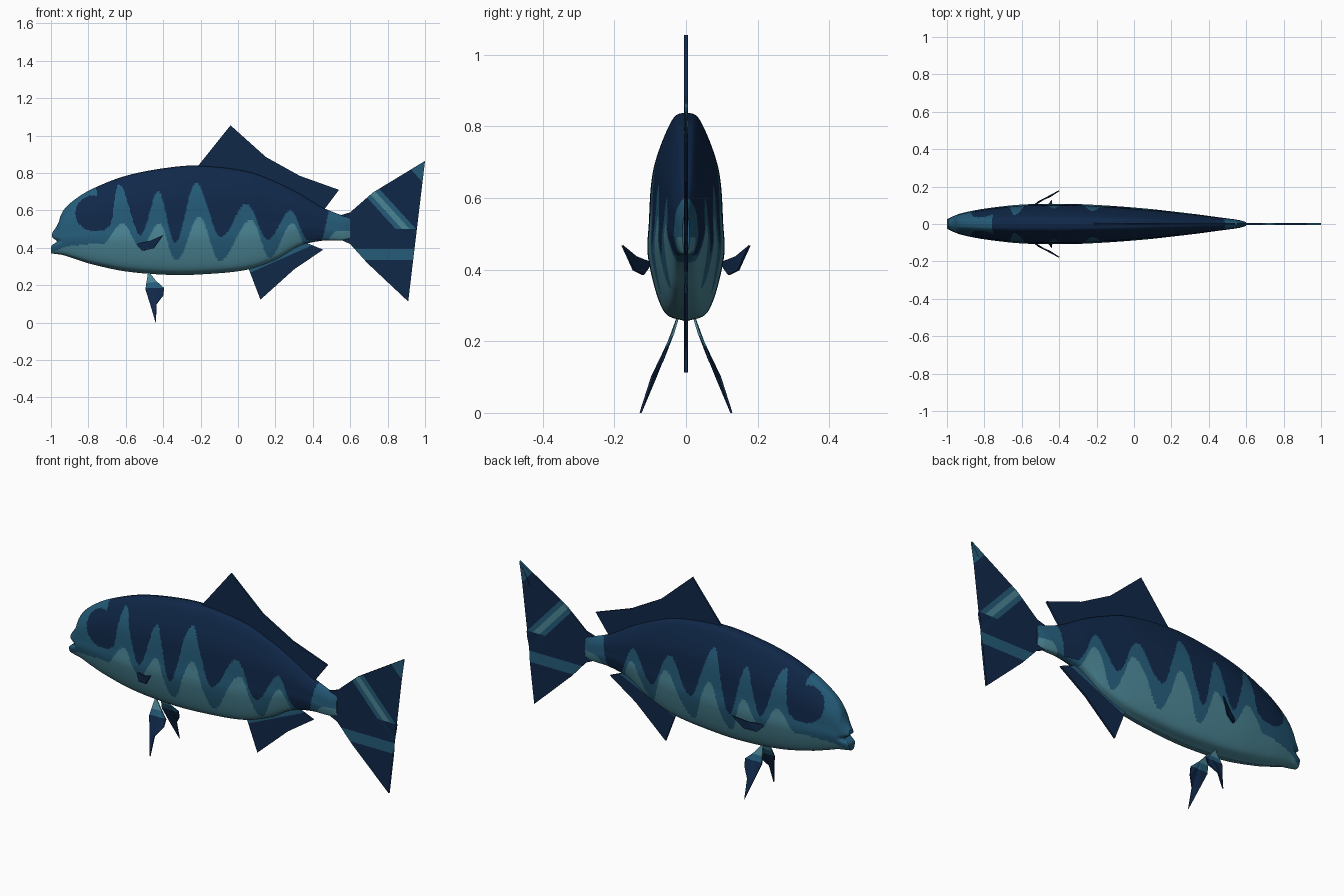
import bpy, bmesh, math
from mathutils import Vector

if "Cube" in bpy.data.objects:
    bpy.data.objects.remove(bpy.data.objects["Cube"])


def material(name, rgb):
    m = bpy.data.materials.new(name)
    m.diffuse_color = (*rgb, 1)
    m.use_nodes = True
    m.node_tree.nodes["Principled BSDF"].inputs["Base Color"].default_value = m.diffuse_color
    return m


MATS = [material("navy", (0.005, 0.021, 0.066)),
        material("mid_blue", (0.018, 0.105, 0.19)),
        material("pale_teal", (0.07, 0.235, 0.30))]
NAVY, MID, PALE = 0, 1, 2


def finish(bm, name):
    bmesh.ops.recalc_face_normals(bm, faces=bm.faces)
    me = bpy.data.meshes.new(name)
    bm.to_mesh(me)
    bm.free()
    for m in MATS:
        me.materials.append(m)
    ob = bpy.data.objects.new(name, me)
    bpy.context.collection.objects.link(ob)
    return ob


def spline(keys, x):
    """Smooth curve through rows whose first entry is the position."""
    i = 0
    while i < len(keys) - 2 and x > keys[i + 1][0]:
        i += 1
    a, b = keys[i], keys[i + 1]
    p, q = keys[max(i - 1, 0)], keys[min(i + 2, len(keys) - 1)]
    h = b[0] - a[0]
    t = (x - a[0]) / h
    out = []
    for k in range(1, len(a)):
        m0 = (b[k] - p[k]) / (b[0] - p[0]) * h
        m1 = (q[k] - a[k]) / (q[0] - a[0]) * h
        out.append((2*t**3 - 3*t*t + 1) * a[k] + (t**3 - 2*t*t + t) * m0
                   + (3*t*t - 2*t**3) * b[k] + (t**3 - t*t) * m1)
    return out


def wave(keys, x):
    """Rounded wave through alternating high and low points."""
    if x <= keys[0][0]:
        return keys[0][1]
    for (x0, z0), (x1, z1) in zip(keys, keys[1:]):
        if x <= x1:
            return z0 + (z1 - z0) * (1 - math.cos(math.pi * (x - x0) / (x1 - x0))) / 2
    return keys[-1][1]


# Body stations: x, bottom z, top z, half width
STATIONS = [(-1.0, .37, .485, .026), (-.97, .367, .53, .043), (-.93, .36, .605, .055),
            (-.87, .34, .66, .069), (-.78, .312, .715, .084), (-.6, .274, .785, .103),
            (-.38, .256, .828, .107), (-.2, .258, .84, .101), (.05, .283, .81, .083),
            (.2, .335, .755, .067), (.33, .41, .69, .052), (.45, .438, .617, .036),
            (.56, .44, .572, .021), (.6, .45, .56, .010)]
# Half cross-section: index, width factor, height factor
SECTION = [(0, 0, 0), (1, .6, .055), (2, .98, .30), (3, .97, .48),
           (4, .85, .74), (5, .38, .96), (6, 0, 1)]
# Lower edge of the dark back and upper edge of the pale belly
BACK = [(-.79, 1), (-.73, .49), (-.69, .51), (-.64, .74), (-.52, .47), (-.425, .70),
        (-.335, .43), (-.225, .745), (-.09, .46), (.045, .635), (.16, .445), (.28, .60),
        (.375, .44), (.44, .44), (.5, .62)]
BELLY = [(-1, .38), (-.9, .41), (-.8, .42), (-.73, .42), (-.62, .53), (-.52, .40),
         (-.42, .53), (-.33, .33), (-.205, .565), (-.1, .33), (.07, .55), (.17, .35),
         (.29, .53), (.37, .40), (.46, .43), (.53, .49)]


def body_colour(x, z):
    in_patch = ((x + .77) / .10) ** 2 + ((z - .585) / .095) ** 2 < 1
    if z > wave(BACK, x) or in_patch:
        return NAVY
    return PALE if z < wave(BELLY, x) else MID


# Body: smooth loft, mouth pressed into the snout
bm = bmesh.new()
NX, STEP = 300, 10
half = [spline(SECTION, i / STEP) for i in range(6 * STEP + 1)]
loop = half + [(-w, t) for w, t in half[-2:0:-1]]
rings = []
for i in range(NX + 1):
    x = -1 + 1.6 * i / NX
    lo, hi, wid = spline(STATIONS, x)
    ring = []
    for w, t in loop:
        z = lo + (hi - lo) * t
        dent = .032 * math.exp(-((z - .435) / .016) ** 2) * max(0, min(1, (-.93 - x) / .07))
        lean = max(0, z - .45) * .25 * max(0, (-.95 - x) / .05)
        ring.append(bm.verts.new((x + dent + lean, w * wid, z)))
    rings.append(ring)
for r0, r1 in zip(rings, rings[1:]):
    for j in range(len(loop)):
        k = (j + 1) % len(loop)
        f = bm.faces.new((r0[j], r0[k], r1[k], r1[j]))
        c = f.calc_center_median()
        f.material_index = body_colour(c.x, c.z)
        f.smooth = True
# Flat snout and tail-root caps, filled in strips
for ring in (rings[0], rings[-1]):
    n = len(ring)
    for j in range(n // 2):
        quad = [ring[j], ring[j + 1], ring[(n - j - 1) % n], ring[(n - j) % n]]
        quad = list(dict.fromkeys(quad))
        bm.faces.new(quad).material_index = MID
finish(bm, "body")


def fin(name, pts, thick, cuts=(), colour=lambda c: NAVY):
    """Thin fin from an outline, cut along colour edges."""
    bm = bmesh.new()
    bm.faces.new([bm.verts.new(p) for p in pts])
    bmesh.ops.triangulate(bm, faces=bm.faces[:])
    for co, no in cuts:
        bmesh.ops.bisect_plane(bm, geom=bm.verts[:] + bm.edges[:] + bm.faces[:],
                               plane_co=co, plane_no=no)
    for f in bm.faces:
        f.material_index = colour(f.calc_center_median())
    ob = finish(bm, name)
    mod = ob.modifiers.new("thickness", 'SOLIDIFY')
    mod.thickness, mod.offset = thick, 0
    return ob


def flat(pairs):
    return [(x, 0, z) for x, z in pairs]


# Dorsal fin
fin("dorsal_fin", flat([(-.22, .83), (-.04, 1.055), (.15, .885), (.33, .785), (.54, .71),
                        (.455, .635), (.45, .59), (.2, .70), (-.1, .77)]), .010)

# Anal fin, paler beside the belly
edge_dir = Vector((.15, 0, -.34)).normalized()
edge_at = Vector((.06, 0, .265))
fin("anal_fin", flat([(.05, .31), (.06, .28), (.12, .123), (.30, .285), (.455, .39),
                      (.37, .425), (.30, .44), (.18, .38)]), .010,
    [(edge_at, edge_dir), (edge_at - edge_dir * .03, edge_dir)],
    lambda c: NAVY if (c - edge_at).dot(edge_dir) > 0 else
    MID if (c - edge_at).dot(edge_dir) > -.03 else PALE)

# Tail fin with banded lobes
lobe = Vector((.74, 0, .676)).normalized()
root = Vector((.6, 0, .5))


def tail_colour(c):
    d = (c - root).dot(lobe)
    if c.z > .5:
        return PALE if .205 < d < .235 else MID if .18 < d < .26 or d > .455 else NAVY
    return MID if .335 < c.z < .395 else NAVY


fin("tail_fin", flat([(.55, .575), (.60, .59), (.72, .695), (1.0, .865), (.785, .485),
                      (.91, .113), (.69, .32), (.60, .42), (.55, .443)]), .010,
    [(root + lobe * d, lobe) for d in (.18, .205, .235, .26, .455)]
    + [((0, 0, z), (0, 0, 1)) for z in (.335, .395, .5)], tail_colour)

# Paired fins
PECTORAL = [(-.54, .095, .42), (-.47, .14, .437), (-.40, .178, .468),
            (-.45, .146, .398), (-.51, .12, .385)]
PELVIC = [(-.48, .02, .275), (-.495, .055, .18), (-.47, .085, .10), (-.44, .127, 0),
          (-.435, .095, .10), (-.40, .066, .145), (-.395, .055, .185), (-.44, .035, .225)]
for side, s in (("left", -1), ("right", 1)):
    fin("pectoral_fin_" + side, [(x, y * s, z) for x, y, z in PECTORAL], .006)
    fin("pelvic_fin_" + side, [(x, y * s, z) for x, y, z in PELVIC], .006,
        [((0, 0, z), (0, 0, 1)) for z in (.185, .215)],
        lambda c: PALE if c.z > .215 else MID if c.z > .185 else NAVY)
